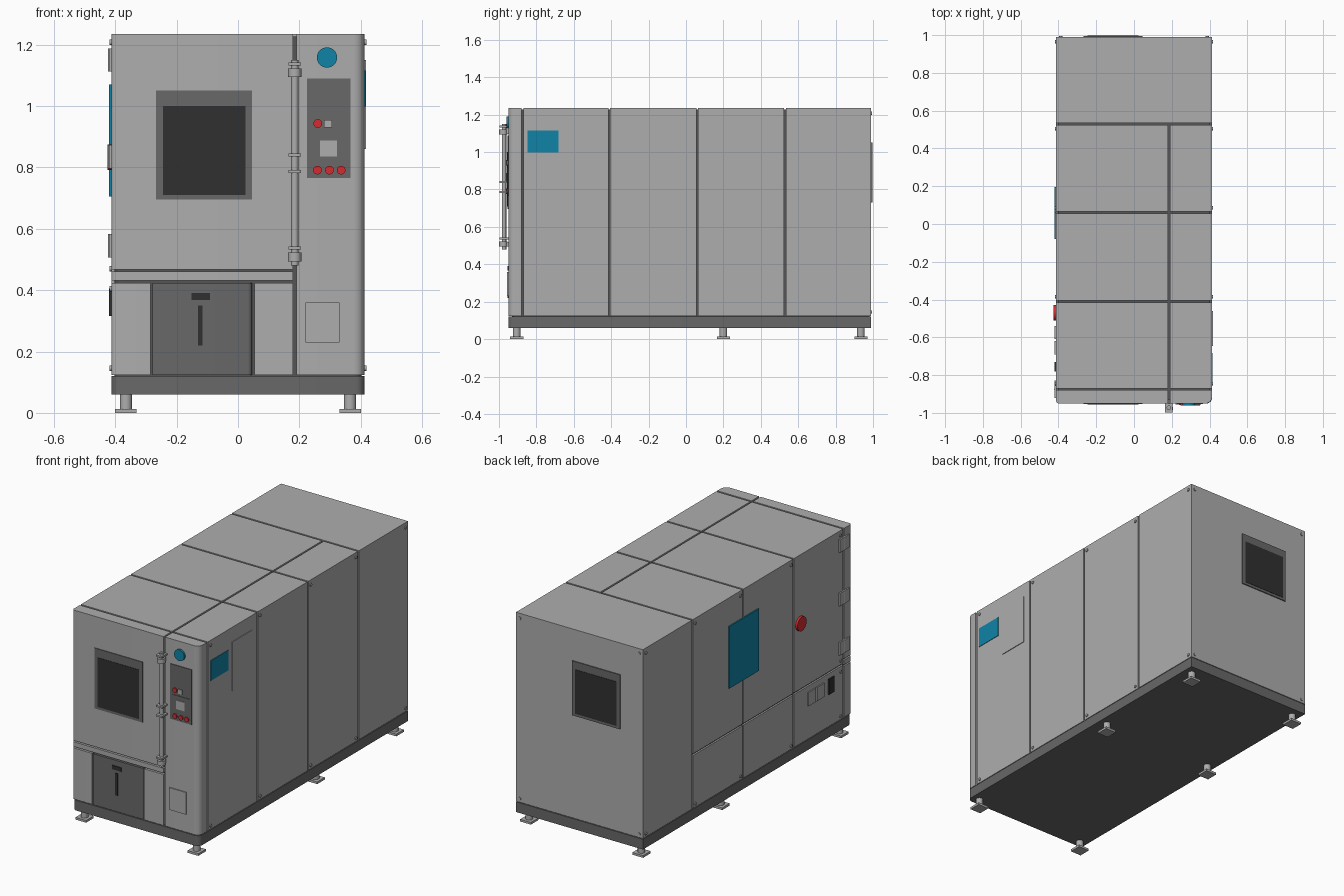
import bpy, bmesh, math
from mathutils import Matrix, Vector

if "Cube" in bpy.data.objects:
    bpy.data.objects.remove(bpy.data.objects["Cube"], do_unlink=True)


def material(name, r, g, b):
    m = bpy.data.materials.new(name)
    m.use_nodes = True
    m.diffuse_color = (r, g, b, 1)
    m.node_tree.nodes["Principled BSDF"].inputs["Base Color"].default_value = (r, g, b, 1)
    return m


GREY = material("light grey paint", 0.42, 0.42, 0.42)
DARK = material("dark grey paint", 0.14, 0.14, 0.14)
SEAM = material("seam grey", 0.09, 0.09, 0.09)
BLACK = material("black glass", 0.03, 0.03, 0.03)
BLUE = material("blue label", 0.005, 0.23, 0.38)
RED = material("red button", 0.65, 0.025, 0.03)


def finish(name, bm, mat):
    me = bpy.data.meshes.new(name)
    bm.to_mesh(me)
    bm.free()
    me.materials.append(mat)
    ob = bpy.data.objects.new(name, me)
    bpy.context.collection.objects.link(ob)
    bpy.ops.object.select_all(action="DESELECT")
    ob.select_set(True)
    bpy.context.view_layer.objects.active = ob
    bpy.ops.object.shade_smooth_by_angle(angle=math.radians(35))
    return ob


def box(name, x, y, z, mat, round_sides=(), radius=0.03):
    """Box from ranges; front upright edges on the listed x sides are rounded."""
    bm = bmesh.new()
    bmesh.ops.create_cube(bm, size=1)
    lo, hi = Vector((x[0], y[0], z[0])), Vector((x[1], y[1], z[1]))
    for v in bm.verts:
        v.co = Vector([lo[i] + (hi[i] - lo[i]) * (v.co[i] + 0.5) for i in range(3)])
    mid = (lo + hi) / 2
    edges = []
    for e in bm.edges:
        a, b = (v.co for v in e.verts)
        upright = abs(a.z - b.z) > 1e-5 and a.y < mid.y and b.y < mid.y
        if upright and (1 if a.x > mid.x else -1) in round_sides:
            edges.append(e)
    if edges:
        bmesh.ops.bevel(bm, geom=edges, offset=radius, segments=6, profile=0.5, affect="EDGES")
    return finish(name, bm, mat)


def rod(name, centre, radius, depth, axis, mat, sides=24):
    bm = bmesh.new()
    turn = {"x": Matrix.Rotation(math.pi / 2, 4, "Y"),
            "y": Matrix.Rotation(math.pi / 2, 4, "X"), "z": Matrix()}[axis]
    bmesh.ops.create_cone(bm, cap_ends=True, segments=sides, radius1=radius, radius2=radius,
                          depth=depth, matrix=Matrix.Translation(centre) @ turn)
    return finish(name, bm, mat)


W, FRONT, BACK = 0.413, -0.95, 0.99
BASE, TOP, G = 0.12, 1.235, 0.005
SPLIT = 0.185
SEAMS = [-0.875, -0.41, 0.06, 0.53]

# Base plinth, dark inner core and feet
box("base_plinth", (-W, W), (FRONT, BACK), (0.06, BASE), DARK, (-1, 1))
box("inner_core", (-W + 0.01, W - 0.01), (FRONT + 0.02, BACK - 0.01), (BASE - 0.01, TOP - 0.008),
    SEAM, (-1, 1))
for y in (-0.905, 0.2, 0.935):
    for x in (-0.365, 0.365):
        box("foot_pad", (x - 0.035, x + 0.035), (y - 0.035, y + 0.035), (0, 0.013), GREY)
        rod("foot_post", (x, y, 0.036), 0.02, 0.05, "z", GREY)

# Body panels behind the front section, separated by narrow gaps
foot = BASE + 0.004
for a, b in zip(SEAMS[:-1], SEAMS[1:]):
    span = (a + G, b - G)
    box("control_side_panel", (SPLIT + G, W), span, (foot, TOP), GREY)
    box("upper_chamber_panel", (-W, SPLIT - G), span, (0.44 + G, TOP), GREY)
    box("lower_chamber_panel", (-W, SPLIT - G), span, (foot, 0.44 - G), GREY)
box("rear_panel", (-W, W), (SEAMS[-1] + G, BACK), (foot, TOP), GREY)

# Front section: door, trim strip, lower cover, drawer and control column
fy = (FRONT, SEAMS[0] - G)
box("door", (-W, SPLIT - G), fy, (0.468, TOP), GREY, (-1,), 0.015)
box("door_sill", (-W, SPLIT - G), fy, (0.432, 0.46), GREY, (-1,), 0.015)
box("lower_front_cover", (-W, -0.285), fy, (foot, 0.424), GREY, (-1,), 0.015)
box("lower_front_filler", (0.053, SPLIT - G), fy, (foot, 0.424), GREY)
box("drawer_front", (-0.279, 0.046), fy, (foot, 0.424), DARK, (1,), 0.015)
box("control_column", (SPLIT + G, W), fy, (foot, TOP), GREY, (1,), 0.035)


def front_plate(name, x, z, mat, rise=0.004):
    return box(name, x, (FRONT - rise, FRONT + 0.002), z, mat)


front_plate("drawer_grip", (-0.152, -0.092), (0.368, 0.391), BLACK)
front_plate("drawer_slot", (-0.131, -0.116), (0.22, 0.35), BLACK)
front_plate("column_cover", (0.22, 0.33), (0.23, 0.36), GREY, 0.006)

# Door window and rear window
front_plate("window_frame", (-0.267, 0.046), (0.695, 1.05), DARK)
front_plate("window_glass", (-0.245, 0.025), (0.71, 1.0), BLACK, 0.006)
box("rear_window_frame", (-0.267, 0.046), (BACK - 0.002, BACK + 0.006), (0.73, 1.05), DARK)
box("rear_window_glass", (-0.245, 0.025), (BACK, BACK + 0.008), (0.745, 1.005), BLACK)

# Control panel with screen and buttons
front_plate("control_panel", (0.225, 0.366), (0.766, 1.09), DARK)
front_plate("screen_bezel", (0.237, 0.353), (0.815, 0.915), DARK, 0.007)
front_plate("screen", (0.268, 0.322), (0.836, 0.888), GREY, 0.009)
front_plate("key_switch", (0.281, 0.306), (0.93, 0.955), GREY, 0.009)
for x, z in ((0.26, 0.943), (0.259, 0.791), (0.298, 0.791), (0.336, 0.791)):
    rod("panel_button", (x, FRONT - 0.003, z), 0.014, 0.016, "y", RED)
rod("round_badge", (0.29, FRONT - 0.003, 1.158), 0.033, 0.016, "y", BLUE, 40)

# Long door handle bar with collars and mounts
HY = -0.973
rod("handle_bar", (SPLIT, HY, 0.815), 0.012, 0.67, "z", GREY)
for z in (1.137, 0.841, 0.786, 0.537):
    box("handle_bracket", (SPLIT - 0.02, SPLIT + 0.02), (-0.998, FRONT), (z - 0.005, z + 0.005), GREY)
for z in (1.108, 0.508):
    rod("handle_collar", (SPLIT, HY - 0.004, z), 0.022, 0.028, "z", GREY)
    box("handle_mount", (SPLIT - 0.012, SPLIT + 0.012), (HY, FRONT), (z - 0.012, z + 0.012), GREY)

# Plates on the control side
box("side_label", (W - 0.002, W + 0.003), (-0.847, -0.682), (0.998, 1.116), BLUE)
box("side_cover", (W - 0.002, W + 0.004), (-0.645, -0.46), (0.86, 1.15), GREY)

# Plates, sockets, stop button and hinges on the chamber side
box("chamber_label", (-W - 0.007, -W), (-0.08, 0.195), (0.705, 1.07), BLUE)
rod("stop_button", (-W - 0.004, -0.47, 0.833), 0.042, 0.018, "x", RED, 32)
for y in (-0.575, -0.655):
    box("socket_cover", (-W - 0.007, -W), (y - 0.035, y + 0.035), (0.32, 0.4), GREY)
box("breaker", (-W - 0.008, -W), (-0.78, -0.73), (0.315, 0.405), BLACK)
for z in (1.15, 0.835, 0.545):
    for y in (-0.9, -0.85):
        box("hinge_leaf", (-W - 0.008, -W), (y - 0.021, y + 0.021), (z - 0.038, z + 0.038), GREY)
    rod("hinge_pin", (-W - 0.004, SEAMS[0], z), 0.007, 0.076, "z", GREY, 12)

# Panel screws along the sides and on the back corners
for z in (BASE + 0.025, TOP - 0.028):
    for side in (-1, 1):
        for y in (-0.845, -0.385, 0.085, 0.505, 0.965):
            rod("side_screw", (side * W, y, z), 0.009, 0.01, "x", GREY, 12)
        rod("back_screw", (side * (W - 0.025), BACK, z), 0.009, 0.01, "y", GREY, 12)
for z in (0.405, 0.47):
    rod("side_screw", (-W, -0.845, z), 0.009, 0.01, "x", GREY, 12)
